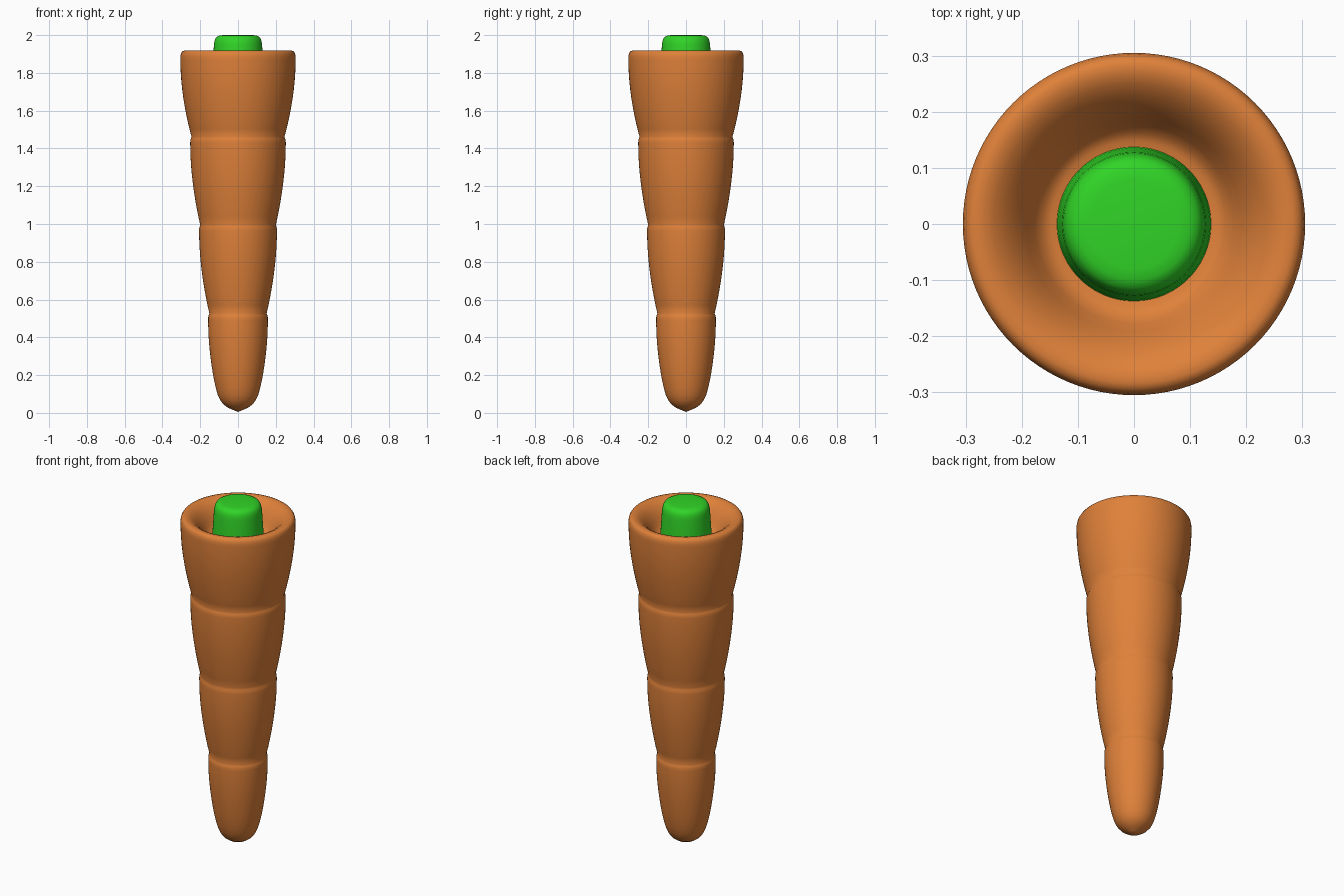
import bpy, bmesh, math

if "Cube" in bpy.data.objects:
    bpy.data.objects.remove(bpy.data.objects["Cube"])

SIDES = 96


def material(name, color):
    m = bpy.data.materials.new(name)
    m.diffuse_color = (*color, 1)
    m.use_nodes = True
    m.node_tree.nodes["Principled BSDF"].inputs["Base Color"].default_value = m.diffuse_color
    return m


def lathe(name, profile, mat):
    """Spin an (r, z) profile, listed from the lowest outer point upward, around z."""
    bm = bmesh.new()
    rings = []
    for r, z in profile:
        if r < 1e-5:
            rings.append([bm.verts.new((0, 0, z))] * SIDES)
        else:
            rings.append([bm.verts.new((r * math.cos(2 * math.pi * i / SIDES),
                                        r * math.sin(2 * math.pi * i / SIDES), z))
                          for i in range(SIDES)])
    for a, b in zip(rings, rings[1:]):
        for i in range(SIDES):
            j = (i + 1) % SIDES
            bm.faces.new(list(dict.fromkeys((a[i], a[j], b[j], b[i]))))
    bmesh.ops.recalc_face_normals(bm, faces=bm.faces)
    me = bpy.data.meshes.new(name)
    bm.to_mesh(me)
    bm.free()
    me.materials.append(mat)
    ob = bpy.data.objects.new(name, me)
    bpy.context.collection.objects.link(ob)
    bpy.ops.object.select_all(action='DESELECT')
    ob.select_set(True)
    bpy.context.view_layer.objects.active = ob
    bpy.ops.object.shade_smooth_by_angle(angle=math.radians(50))
    return ob


def bulge(z0, r0, z1, r1, steps=10):
    """Side of one root segment: swells quickly at first, then straightens."""
    return [(r0 + (r1 - r0) * math.sin(t * math.pi / 2) ** 0.9, z0 + (z1 - z0) * t)
            for t in (i / steps for i in range(steps + 1))]


orange = material("carrot orange", (0.74, 0.22, 0.042))
green = material("stem green", (0.03, 0.66, 0.02))

# Root: blunt tip, four stacked segments, rounded rim and hollow top
profile = [(0, 0.005), (0.025, 0.015), (0.05, 0.026), (0.075, 0.043), (0.093, 0.065),
           (0.107, 0.095), (0.117, 0.13)]
profile += bulge(0.17, 0.126, 0.49, 0.158)
profile += [(0.158, 0.505), (0.155, 0.517)]
for z0, r0, z1, r1 in ((0.525, 0.151, 0.965, 0.206), (1.0, 0.201, 1.43, 0.253)):
    profile += bulge(z0, r0, z1, r1)
    profile += [(r1 - 0.0005, z1 + 0.013), (r1 - 0.004, z1 + 0.024)]
profile += bulge(1.462, 0.246, 1.87, 0.305)
profile += [(0.305, 1.888), (0.302, 1.903), (0.295, 1.914), (0.284, 1.918), (0.268, 1.917),
            (0.25, 1.909), (0.23, 1.893), (0.21, 1.87), (0.192, 1.84), (0.177, 1.812),
            (0.163, 1.793), (0.148, 1.785), (0.12, 1.783), (0, 1.783)]
lathe("carrot_root", profile, orange)

# Stem stub: slightly flared plug with a rounded top edge
lathe("stem_stub", [(0, 1.77), (0.138, 1.77), (0.135, 1.83), (0.131, 1.89), (0.128, 1.94),
                    (0.126, 1.96), (0.122, 1.977), (0.114, 1.99), (0.1, 1.997),
                    (0.08, 2.0), (0, 2.0)], green)
